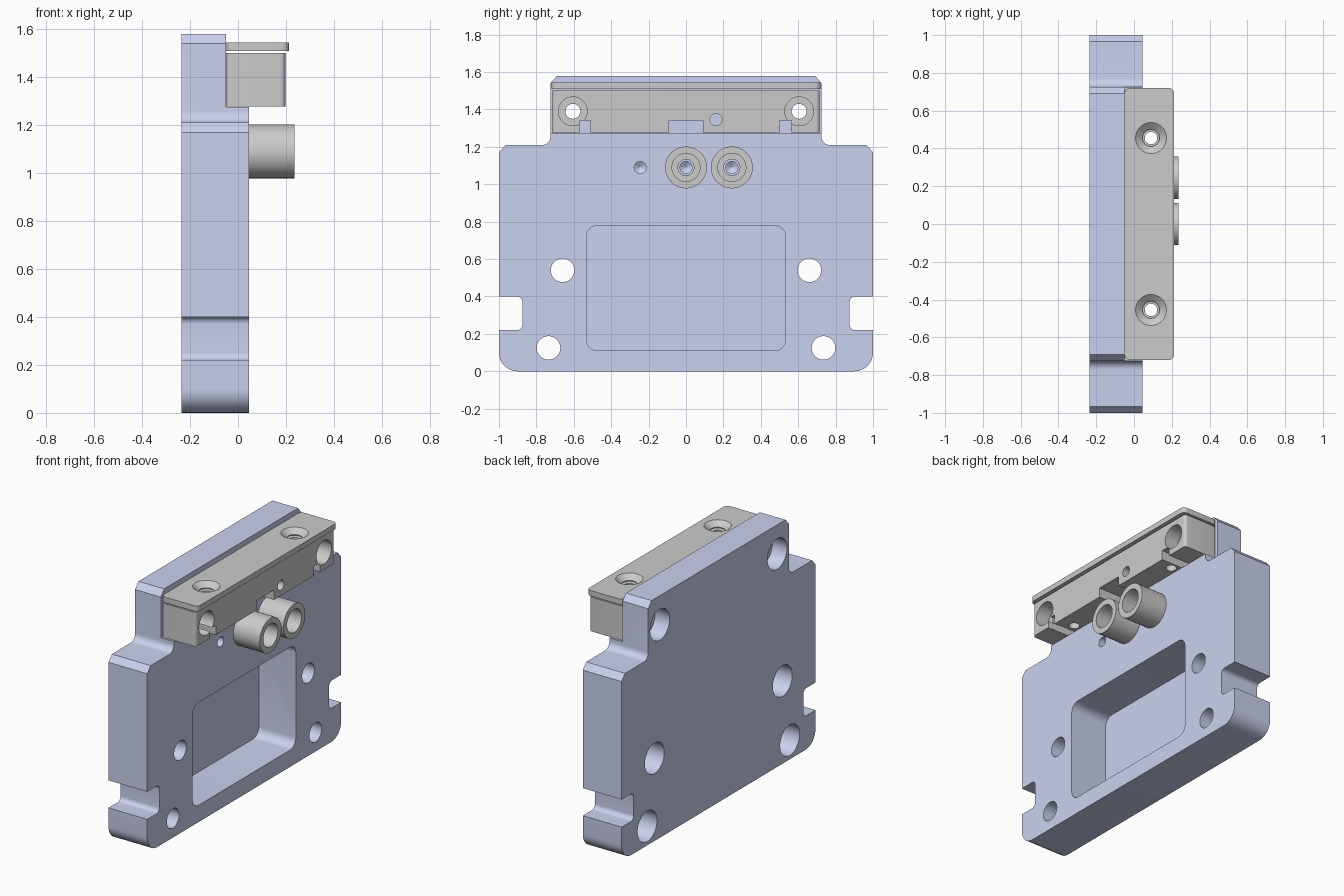
import bpy, bmesh, math
from mathutils import Vector

if "Cube" in bpy.data.objects:
    bpy.data.objects.remove(bpy.data.objects["Cube"])


def make(name, bm):
    bmesh.ops.recalc_face_normals(bm, faces=bm.faces)
    me = bpy.data.meshes.new(name)
    bm.to_mesh(me)
    bm.free()
    ob = bpy.data.objects.new(name, me)
    bpy.context.collection.objects.link(ob)
    return ob


def rounded(corners, seg=8):
    """Turn (a, b, radius) corners into an outline with filleted corners."""
    out = []
    for i, (a, b, r) in enumerate(corners):
        p = Vector((a, b))
        if r == 0:
            out.append(p)
            continue
        u = (Vector(corners[i - 1][:2]) - p).normalized()
        v = (Vector(corners[(i + 1) % len(corners)][:2]) - p).normalized()
        half = u.angle(v) / 2
        c = p + (u + v).normalized() * r / math.sin(half)
        s, e = p + u * r / math.tan(half) - c, p + v * r / math.tan(half) - c
        ang = s.angle(e)
        for k in range(seg + 1):
            t = k / seg
            out.append(c + (s * math.sin((1 - t) * ang) + e * math.sin(t * ang)) / math.sin(ang))
    return out


def prism(name, outline, t0, t1, axis='x'):
    """Extrude an outline: (y, z) along x, or (x, y) along z."""
    bm = bmesh.new()
    pos = (lambda p, t: (t, p[0], p[1])) if axis == 'x' else (lambda p, t: (p[0], p[1], t))
    lo = [bm.verts.new(pos(p, t0)) for p in outline]
    hi = [bm.verts.new(pos(p, t1)) for p in outline]
    n = len(lo)
    bm.faces.new(lo)
    bm.faces.new(hi)
    for i in range(n):
        j = (i + 1) % n
        bm.faces.new((lo[i], lo[j], hi[j], hi[i]))
    return make(name, bm)


def rect(a0, a1, b0, b1, r=0):
    return rounded([(a0, b0, r), (a1, b0, r), (a1, b1, r), (a0, b1, r)])


def lathe(name, profile, a, b, axis='x', ring=False, n=48):
    """Revolve (radius, height) steps about an axis; ring closes the loop."""
    bm = bmesh.new()
    rings = []
    for r, t in profile:
        loop = []
        for k in range(n):
            w = math.tau * k / n
            p, q = a + r * math.cos(w), b + r * math.sin(w)
            loop.append(bm.verts.new((t, p, q) if axis == 'x' else (p, q, t)))
        rings.append(loop)
    for i in range(len(rings) if ring else len(rings) - 1):
        f, g = rings[i], rings[(i + 1) % len(rings)]
        for k in range(n):
            j = (k + 1) % n
            bm.faces.new((f[k], f[j], g[j], g[k]))
    if not ring:
        bm.faces.new(rings[0])
        bm.faces.new(rings[-1])
    return make(name, bm)


def cut(ob, *cutters):
    bpy.context.view_layer.objects.active = ob
    for c in cutters:
        m = ob.modifiers.new("cut", 'BOOLEAN')
        m.operation, m.solver, m.object = 'DIFFERENCE', 'EXACT', c
        bpy.ops.object.modifier_apply(modifier=m.name)
        bpy.data.objects.remove(c)


BACK, FACE, STEP = -0.235, 0.045, -0.05

# Plate outline with side slots, shoulders and raised top
half = [(1, 0, .1), (1, .22, 0), (.875, .22, .03), (.875, .4, .03), (1, .4, 0),
        (1, 1.17, 0), (.965, 1.21, 0), (.725, 1.21, .045), (.725, 1.54, 0), (.69, 1.58, 0)]
outline = rounded(half + [(-y, z, r) for y, z, r in reversed(half)])
plate = prism("base_plate", outline, BACK, FACE)

# Shelf for the bracket and the deep front pocket
cut(plate, prism("shelf", rect(-1.2, 1.2, 1.275, 1.8), STEP, .4),
    prism("pocket", rect(-.532, .532, .11, .78, .06), -.222, .2))

# Counterbored bolt holes, mirrored left and right
for s in (-1, 1):
    for y, z, r, seat in ((.605, 1.39, .05, -.13), (.66, .54, .063, -.08), (.735, .125, .063, -.08)):
        cut(plate, lathe("bolt_hole", [(.1, -.4), (.1, seat), (r, seat), (r, .3)], s * y, z))

# Blind drilled holes with conical ends
for y in (-.245, 0, .245):
    cut(plate, lathe("blind_hole", [(.002, -.155), (.032, -.135), (.032, .2)], y, 1.09))

# Bracket body with bottom notches, peep hole and bolt holes
body = prism("bracket_body", rect(STEP, .197, -.715, .715, .02), 1.277, 1.5, 'z')
for y0, y1 in ((-.09, .09), (-.57, -.51), (.5, .565)):
    cut(body, prism("notch", rect(y0, y1, 1.2, 1.34), -.2, .4))
cut(body, lathe("peep_hole", [(.032, -.2), (.032, .4)], .16, 1.345))

# Lid above the body
lid = prism("bracket_lid", rect(STEP, .213, -.72, .72, .03), 1.509, 1.545, 'z')
for s in (-1, 1):
    cut(body, lathe("bolt_hole", [(.04, -.2), (.04, .1), (.077, .1), (.077, .4)], s * .605, 1.39),
        lathe("screw_hole", [(.033, 1.1), (.033, 1.7)], .09, s * .455, 'z'))
    cut(lid, lathe("countersink", [(.045, 1.4), (.045, 1.514), (.082, 1.545), (.082, 1.6)],
                   .09, s * .455, 'z'))

# Two stepped standoff sleeves
sleeves = [lathe("standoff_" + side, [(.112, FACE), (.112, .235), (.075, .235), (.075, .1),
                                      (.043, .1), (.043, FACE)], y, 1.09, ring=True)
           for side, y in (("centre", 0), ("side", .245))]

# Plate colour and smooth round surfaces
mat = bpy.data.materials.new("pale_blue")
mat.diffuse_color = (.59, .64, .85, 1)
mat.use_nodes = True
mat.node_tree.nodes["Principled BSDF"].inputs["Base Color"].default_value = mat.diffuse_color
plate.data.materials.clear()
plate.data.materials.append(mat)
for ob in [plate, body, lid] + sleeves:
    bpy.ops.object.select_all(action='DESELECT')
    ob.select_set(True)
    bpy.context.view_layer.objects.active = ob
    bpy.ops.object.shade_smooth_by_angle(angle=math.radians(25))
